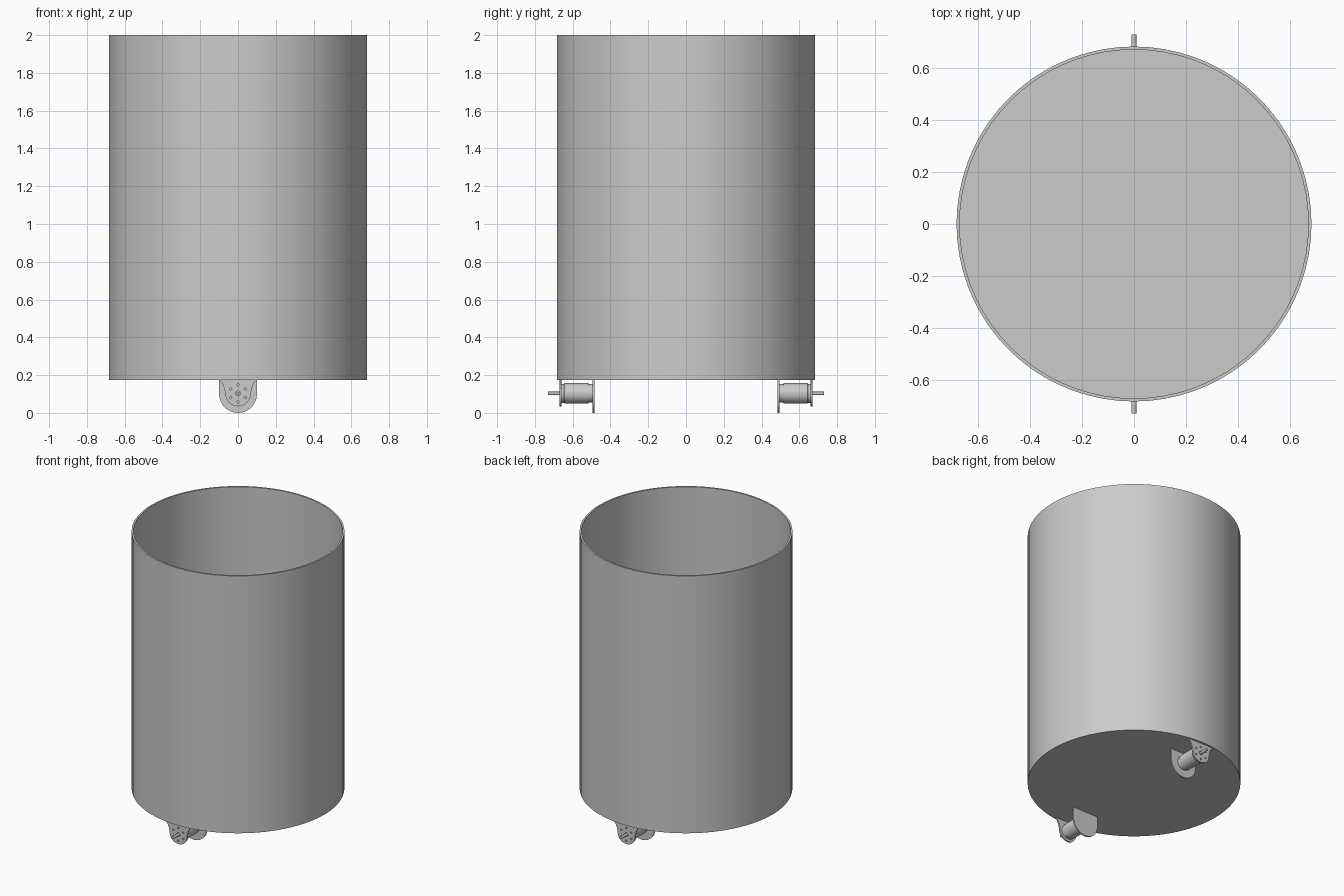
import bpy, bmesh
from math import sin, cos, pi, radians
from mathutils import Matrix, Vector

cube = bpy.data.objects.get("Cube")
if cube:
    bpy.data.objects.remove(cube, do_unlink=True)

steel = bpy.data.materials.new("grey_steel")
steel.use_nodes = True
steel.diffuse_color = (0.6, 0.6, 0.6, 1)
steel.node_tree.nodes["Principled BSDF"].inputs["Base Color"].default_value = (0.6, 0.6, 0.6, 1)

AXLE_Z = 0.103
BASE_Z = 0.175


def finish(name, bm):
    bmesh.ops.recalc_face_normals(bm, faces=bm.faces)
    mesh = bpy.data.meshes.new(name)
    bm.to_mesh(mesh)
    bm.free()
    obj = bpy.data.objects.new(name, mesh)
    bpy.context.collection.objects.link(obj)
    mesh.materials.append(steel)
    bpy.ops.object.select_all(action='DESELECT')
    obj.select_set(True)
    bpy.context.view_layer.objects.active = obj
    bpy.ops.object.shade_smooth_by_angle(angle=radians(30))
    return obj


def lathe(name, profile, steps, matrix=Matrix()):
    """Spin (radius, height) points about z, then place the result."""
    bm = bmesh.new()
    verts = [bm.verts.new((r, 0, z)) for r, z in profile]
    edges = [bm.edges.new(pair) for pair in zip(verts, verts[1:])]
    bmesh.ops.spin(bm, geom=verts + edges, cent=(0, 0, 0), axis=(0, 0, 1),
                   angle=2 * pi, steps=steps)
    bmesh.ops.remove_doubles(bm, verts=bm.verts, dist=1e-5)
    bm.transform(matrix)
    return finish(name, bm)


def circle(cx, cz, r, n):
    return [(cx + r * cos(2 * pi * i / n), cz + r * sin(2 * pi * i / n)) for i in range(n)]


def plate(name, loops, y, thickness, side):
    """Fill an outline with holes in the xz plane and give it thickness."""
    bm = bmesh.new()
    for loop in loops:
        verts = [bm.verts.new((x, y, z)) for x, z in loop]
        for a, b in zip(verts, verts[1:] + verts[:1]):
            bm.edges.new((a, b))
    bmesh.ops.triangle_fill(bm, edges=bm.edges[:], use_beauty=True)
    ext = bmesh.ops.extrude_face_region(bm, geom=bm.faces[:])
    moved = [v for v in ext["geom"] if isinstance(v, bmesh.types.BMVert)]
    bmesh.ops.translate(bm, verts=moved, vec=Vector((0, thickness, 0)))
    bm.transform(Matrix.Rotation(0 if side == "front" else pi, 4, 'Z'))
    return finish(name, bm)


# Open drum with a thin wall and floor
lathe("drum", [(0, BASE_Z), (0.684, BASE_Z), (0.684, 2), (0.672, 2),
               (0.672, BASE_Z + 0.012), (0, BASE_Z + 0.012)], 72)

# Rounded inner bracket outline
inner = [(0.1, BASE_Z)] + [(0.1 * cos(a), 0.1 + 0.1 * sin(a))
                           for a in (-pi * i / 24 for i in range(25))] + [(-0.1, BASE_Z)]

# Flared outer bracket outline with a ring of bolt holes
flare = [(0.1, BASE_Z), (0.087, 0.162), (0.078, 0.146), (0.072, 0.126)]
outer = flare + [(0.068 * cos(a), AXLE_Z + 0.068 * sin(a))
                 for a in (-pi * i / 24 for i in range(25))]
outer += [(-x, z) for x, z in reversed(flare)]
holes = [circle(0.045 * sin(pi * k / 3), AXLE_Z + 0.045 * cos(pi * k / 3), 0.006, 12)
         for k in range(6)]
holes.append(circle(0, AXLE_Z, 0.013, 16))

# Motor unit under the front and back edges
for side, turn in (("front", 0), ("back", pi)):
    place = (Matrix.Rotation(turn, 4, 'Z') @ Matrix.Translation((0, 0, AXLE_Z))
             @ Matrix.Rotation(pi / 2, 4, 'X'))
    plate(side + "_inner_bracket", [inner], -0.495, 0.01, side)
    plate(side + "_outer_bracket", [outer] + holes, -0.669, 0.01, side)
    lathe(side + "_motor_body", [(0, 0.494), (0.049, 0.494), (0.049, 0.515), (0.054, 0.517),
                                 (0.054, 0.642), (0.051, 0.645), (0.051, 0.659),
                                 (0, 0.659)], 32, place)
    lathe(side + "_motor_shaft", [(0, 0.65), (0.009, 0.65), (0.009, 0.73), (0, 0.73)], 16, place)
